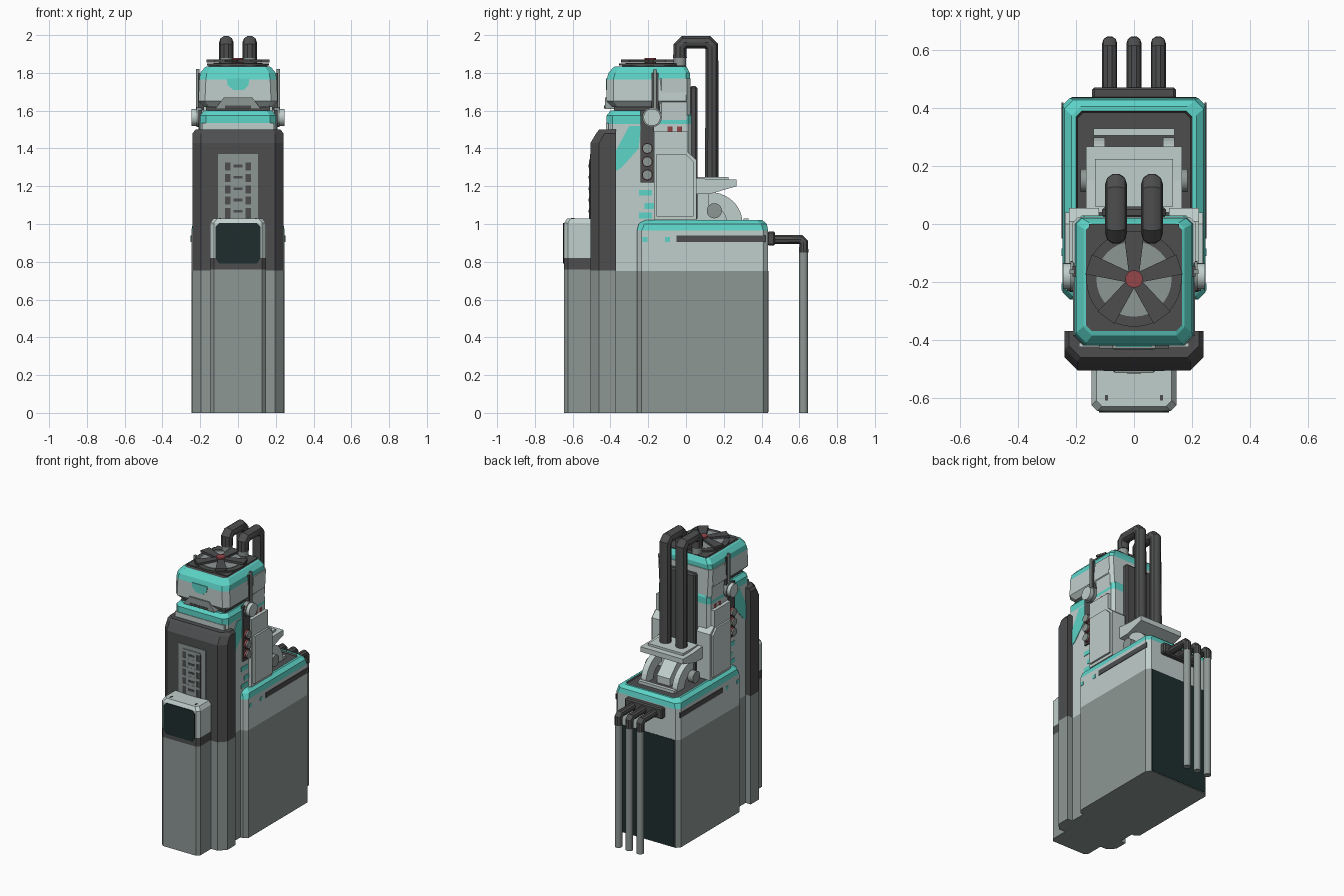
import bpy, bmesh
from math import cos, sin, pi, radians
from mathutils import Matrix, Vector

if "Cube" in bpy.data.objects:
    bpy.data.objects.remove(bpy.data.objects["Cube"])


def material(name, rgb):
    m = bpy.data.materials.new(name)
    m.use_nodes = True
    m.diffuse_color = (*rgb, 1)
    m.node_tree.nodes["Principled BSDF"].inputs["Base Color"].default_value = (*rgb, 1)
    return m


WHITE = material("pale_grey", (.53, .62, .6))
GREY = material("mid_grey", (.27, .31, .3))
DARK = material("charcoal", (.075, .076, .078))
BLACK = material("deep_green_black", (.013, .027, .027))
TEAL = material("teal", (.11, .66, .58))
RED = material("dull_red", (.3, .06, .065))


def finish(name, bm, mats, smooth=False):
    bmesh.ops.recalc_face_normals(bm, faces=bm.faces)
    me = bpy.data.meshes.new(name)
    bm.to_mesh(me)
    bm.free()
    for m in mats:
        me.materials.append(m)
    ob = bpy.data.objects.new(name, me)
    bpy.context.collection.objects.link(ob)
    if smooth:
        bpy.ops.object.select_all(action='DESELECT')
        ob.select_set(True)
        bpy.context.view_layer.objects.active = ob
        bpy.ops.object.shade_smooth_by_angle(angle=radians(35))
    return ob


def stack(name, levels, bands):
    """Chamfered rectangles (z, half width, y0, y1, front chamfer, back chamfer);
    bands holds one material per step plus the top cap."""
    bm = bmesh.new()
    mats = list(dict.fromkeys(bands))
    rings = []
    for z, h, a, b, f, k in levels:
        half = [(h - f, a), (h, a + f), (h, b - k), (h - k, b)]
        pts = half + [(-x, y) for x, y in reversed(half)]
        rings.append([bm.verts.new((x, y, z)) for x, y in pts])
    for lo, hi, m in zip(rings, rings[1:], bands):
        for i in range(8):
            j = (i + 1) % 8
            bm.faces.new((lo[i], lo[j], hi[j], hi[i])).material_index = mats.index(m)
    bm.faces.new(rings[0][::-1])
    bm.faces.new(rings[-1]).material_index = mats.index(bands[-1])
    return finish(name, bm, mats)


def box(name, x, y, z, mat, bevel=0):
    bm = bmesh.new()
    size = [b - a for a, b in (x, y, z)]
    mid = [(a + b) / 2 for a, b in (x, y, z)]
    bmesh.ops.create_cube(bm, size=1, matrix=Matrix.Translation(mid) @ Matrix.Diagonal((*size, 1)))
    if bevel:
        bmesh.ops.bevel(bm, geom=bm.edges[:], offset=bevel, segments=1, affect='EDGES')
    return finish(name, bm, [mat])


def prism(name, pts, a, b, mat, axis='X'):
    """Extrude an outline along x (y, z points), y (x, z points) or z (x, y points)."""
    place = {'X': lambda p, t: (t, *p), 'Y': lambda p, t: (p[0], t, p[1]),
             'Z': lambda p, t: (*p, t)}[axis]
    bm = bmesh.new()
    f = bm.faces.new([bm.verts.new(place(p, a)) for p in pts])
    ext = bmesh.ops.extrude_face_region(bm, geom=[f])
    shift = Vector(place((0, 0), b - a))
    bmesh.ops.translate(bm, vec=shift, verts=[v for v in ext['geom'] if isinstance(v, bmesh.types.BMVert)])
    return finish(name, bm, [mat])


def disc(name, at, r, depth, mat, axis='Z', sides=24):
    bm = bmesh.new()
    rot = Matrix.Rotation(pi / 2, 4, 'Y') if axis == 'X' else Matrix()
    bmesh.ops.create_cone(bm, cap_ends=True, segments=sides, radius1=r, radius2=r, depth=depth,
                          matrix=Matrix.Translation(at) @ rot)
    return finish(name, bm, [mat], True)


def pipe(name, pts, r, mat):
    """Round tube in a y-z plane with clipped elbows."""
    pts = [Vector(p) for p in pts]
    path = [pts[0]]
    for p, q, n in zip(pts, pts[1:], pts[2:]):
        path += [q + (p - q).normalized() * r * .6, q + (n - q).normalized() * r * .6]
    path.append(pts[-1])
    cu = bpy.data.curves.new(name, 'CURVE')
    cu.dimensions = '3D'
    cu.bevel_depth, cu.bevel_resolution, cu.use_fill_caps = r, 3, True
    sp = cu.splines.new('POLY')
    sp.points.add(len(path) - 1)
    for s, p in zip(sp.points, path):
        s.co = (*p, 1)
    cu.materials.append(mat)
    ob = bpy.data.objects.new(name, cu)
    bpy.context.collection.objects.link(ob)
    bpy.ops.object.select_all(action='DESELECT')
    ob.select_set(True)
    bpy.context.view_layer.objects.active = ob
    bpy.ops.object.convert(target='MESH')
    bpy.ops.object.shade_smooth_by_angle(angle=radians(35))


# Rear base with teal rim and sunken deck
base = (.247, -.26, .435, .025, .025)
stack("base_body", [(0, *base), (.75, *base), (.965, *base), (1, .24, -.25, .428, .03, .03),
                    (1.02, .215, -.23, .405, .03, .03), (1.02, .2, -.22, .39, .02, .02),
                    (1.01, .195, -.21, .385, .02, .02)], [GREY, WHITE, TEAL, TEAL, TEAL, DARK, DARK])
box("back_panel", (-.215, .215), (.43, .438), (.005, .75), BLACK)

# Tower
tower = (.2, -.42, .03, .03, .02)
stack("tower", [(0, *tower), (.75, *tower), (1.53, *tower), (1.575, *tower), (1.6, .18, -.4, .02, .03, .02)],
      [GREY, WHITE, TEAL, TEAL, TEAL])
box("tower_front_trim", (-.19, .19), (-.424, -.41), (1.5, 1.535), WHITE)
box("neck", (-.17, .17), (-.38, .01), (1.59, 1.66), DARK)
box("spine_plate", (-.11, .11), (.02, .06), (1.02, 1.73), DARK, .01)

# Front slab
slab = (.24, -.505, -.37, .045, 0)
stack("front_slab", [(0, *slab), (.755, *slab), (1.43, *slab), (1.48, .24, -.475, -.37, .045, 0),
                     (1.5, .225, -.46, -.37, .04, 0)], [GREY, DARK, DARK, DARK, DARK])

# Grille in the slab
box("grille_frame", (-.105, .105), (-.508, -.5), (1.02, 1.37), GREY)
box("grille_core", (-.07, .07), (-.511, -.5), (1.03, 1.33), DARK)
box("grille_strip", (-.04, .04), (-.513, -.5), (1.03, 1.34), GREY)
for i in range(5):
    z = 1.06 + i * .06
    box("grille_rung", (-.068, .068), (-.514, -.5), (z + .025, z + .042), GREY)
    box("grille_slot", (-.025, .025), (-.516, -.5), (z, z + .014), DARK)

# Front box with screen
foot = (.147, -.645, -.5, .02, 0)
stack("front_box", [(0, *foot), (.76, *foot), (.82, *foot), (1.005, *foot), (1.03, .13, -.63, -.5, .02, 0)],
      [GREY, DARK, WHITE, WHITE, WHITE])
prism("front_screen", [(-.12, .82), (-.1, .79), (.1, .79), (.12, .82), (.12, .985), (.1, 1.005),
                       (-.1, 1.005), (-.12, .985)], -.65, -.644, BLACK, 'Y')
for s in (-1, 1):
    box("box_top_slot", sorted((s * .09, s * .1)), (-.61, -.59), (1.028, 1.033), DARK)

# Head
stack("head", [(1.62, .18, -.39, .02, .03, .02), (1.65, .21, -.42, .02, .035, .02),
               (1.765, .205, -.42, .02, .035, .02), (1.8, .2, -.41, .02, .035, .02),
               (1.83, .175, -.385, .005, .03, .02), (1.835, .165, -.37, 0, .02, .02)],
      [WHITE, WHITE, TEAL, TEAL, TEAL, DARK])
prism("head_front_mark", [(-.06, 1.77), (-.055, 1.735), (-.025, 1.71), (.03, 1.71), (.055, 1.735), (.06, 1.77)],
      -.424, -.416, TEAL, 'Y')
prism("head_visor", [(-.12, 1.61), (.12, 1.61), (.075, 1.67), (-.075, 1.67)], -.43, -.38, GREY, 'Y')
box("visor_slot", (-.07, .07), (-.433, -.42), (1.612, 1.628), DARK)
stack("head_rear", [(1.55, .2, -.14, .025, .01, .02), (1.77, .212, -.14, .025, .01, .02)], [WHITE, WHITE])

# Fan
fan = Vector((0, -.19, 0))
box("fan_plate", (-.155, .155), (-.34, 0), (1.83, 1.84), DARK)
disc("fan_rim", fan + Vector((0, 0, 1.844)), .165, .012, DARK, sides=32)
disc("fan_bed", fan + Vector((0, 0, 1.848)), .13, .01, GREY, sides=32)
for i in range(5):
    blade = prism("fan_blade", [(.02, -.018), (.165, -.036), (.165, .036), (.02, .018)], 1.855, 1.87, DARK, 'Z')
    blade.matrix_world = Matrix.Translation(fan) @ Matrix.Rotation(radians(18 + 72 * i), 4, 'Z')
disc("fan_hub", fan + Vector((0, 0, 1.865)), .03, .03, RED)

# Rear bracket over the deck
prism("bracket_cap", [(.04, 1.245), (.15, 1.235), (.268, 1.235), (.268, 1.2), (.13, 1.16), (.04, 1.16)],
      -.165, .165, WHITE)
box("cap_plate", (-.135, .135), (.06, .225), (1.235, 1.25), WHITE)
prism("bracket_ramp", [(.04, 1.01), (.25, 1.01), (.25, 1.06), (.14, 1.17), (.04, 1.17)], -.05, .05, WHITE)
box("bracket_bar", (-.14, .14), (.305, .33), (1.01, 1.03), WHITE)
arc = [radians(a) for a in range(0, 91, 10)]
fin = [(.12 + .178 * cos(a), 1.01 + .16 * sin(a)) for a in arc]
fin += [(.12 + .095 * cos(a), 1.01 + .085 * sin(a)) for a in reversed(arc)]

# Parts repeated on both sides
for s in (-1, 1):
    def span(a, b):
        return sorted((s * a, s * b))

    prism("bracket_fin", fin, *span(.1, .14), WHITE)
    disc("bracket_knob", (s * .165, .15, 1.07), .04, .04, GREY, 'X')
    # Shoulder block
    prism("shoulder_block", [(-.17, 1.02), (.055, 1.02), (.055, 1.34), (.01, 1.38), (.01, 1.49), (-.17, 1.49)],
          *span(.12, .225), WHITE)
    prism("shoulder_face", [(-.155, 1.04), (.04, 1.04), (.04, 1.33), (0, 1.37), (-.155, 1.37)],
          *span(.22, .238), WHITE)
    for y in (-.085, -.035):
        disc("shoulder_ring", (s * .18, y, 1.5), .024, .03, RED)
        disc("shoulder_peg", (s * .18, y, 1.53), .02, .05, DARK)
    # Side strip with buttons, pivot knob and arm
    box("side_strip", span(.19, .21), (-.24, -.17), (1.22, 1.6), DARK)
    for z in (1.26, 1.33, 1.4):
        disc("button_base", (s * .212, -.205, z), .029, .02, RED, 'X')
        disc("button_cap", (s * .225, -.205, z), .026, .014, GREY, 'X')
    disc("pivot_knob", (s * .22, -.18, 1.565), .045, .05, WHITE, 'X')
    disc("pivot_rim", (s * .205, -.18, 1.565), .052, .03, GREY, 'X')
    box("head_gap", span(.18, .212), (-.182, -.145), (1.6, 1.8), DARK)
    box("head_arm", span(.205, .222), (-.173, -.157), (1.58, 1.82), GREY)
    # Painted marks
    prism("tower_streak", [(-.37, 1.28), (-.34, 1.3), (-.25, 1.4), (-.24, 1.52), (-.3, 1.52), (-.37, 1.39)],
          *span(.198, .204), TEAL)
    for y, z in ((-.25, 1.15), (-.22, 1.08), (-.25, 1.03)):
        box("tower_mark", span(.198, .203), (y, y + .07), (z, z + .03), TEAL)
    for y in (-.23, -.11):
        box("base_mark", span(.245, .25), (y, y + .025), (.905, .93), TEAL)
    box("side_slot", span(.243, .251), (-.05, .42), (.905, .94), DARK)
    # Large overhead pipes
    x = s * .062
    pipe("overhead_pipe", [(x, -.032, 1.88), (x, -.032, 1.962), (x, .137, 1.962), (x, .137, 1.25)], .038, DARK)
    disc("pipe_collar", (x, -.032, 1.865), .033, .07, GREY)
    disc("pipe_seal", (x, .137, 1.25), .036, .02, RED)

# Rear hanging pipes
box("pipe_mount", (-.145, .145), (.43, .472), (.885, .96), DARK, .008)
for x in (-.084, 0, .084):
    pipe("rear_pipe_elbow", [(x, .46, .918), (x, .623, .918), (x, .623, .85)], .026, DARK)
    disc("rear_pipe", (x, .623, .425), .024, .85, GREY, sides=16)
